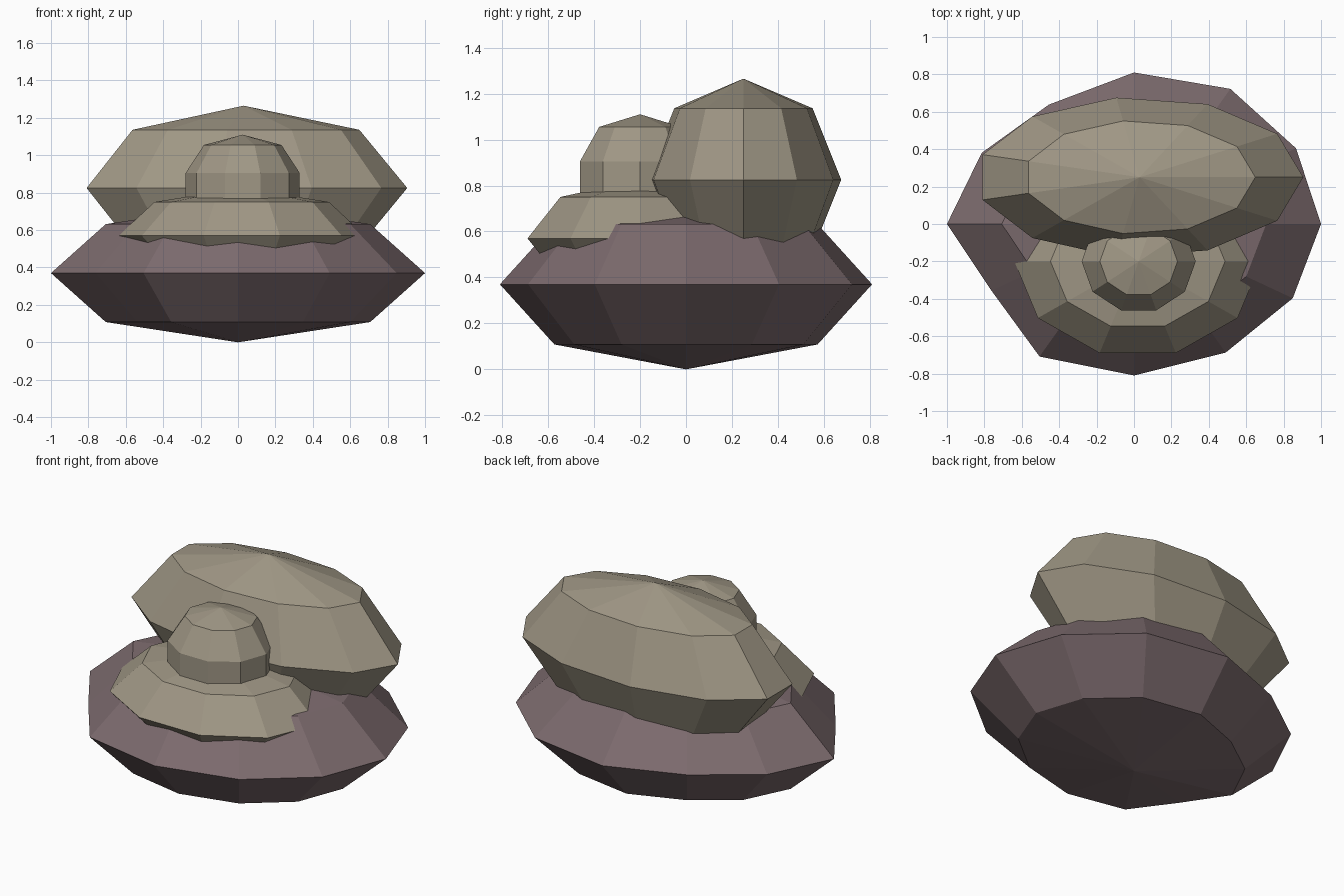
import bpy
import bmesh
from math import cos, sin, tau, sqrt

cube = bpy.data.objects.get("Cube")
if cube:
    bpy.data.objects.remove(cube, do_unlink=True)


def make_material(name, rgb):
    mat = bpy.data.materials.new(name)
    mat.use_nodes = True
    colour = (*rgb, 1.0)
    mat.diffuse_color = colour
    mat.node_tree.nodes["Principled BSDF"].inputs["Base Color"].default_value = colour
    return mat


def make_stone(name, mat, centre, radii, sides, rings, bottom, top, bulge=None):
    """Faceted stone: elliptical rings of (scale, z) closed by poles; bulge scales columns."""
    bulge = bulge or {}
    bm = bmesh.new()
    cx, cy = centre
    loops = []
    for scale, z in rings:
        loop = []
        for i in range(sides):
            a = tau * i / sides
            r = scale * bulge.get(i, 1.0)
            loop.append(bm.verts.new((cx + radii[0] * r * cos(a), cy + radii[1] * r * sin(a), z)))
        loops.append(loop)
    low = bm.verts.new((cx, cy, bottom))
    high = bm.verts.new((cx, cy, top))
    for i in range(sides):
        j = (i + 1) % sides
        bm.faces.new((low, loops[0][j], loops[0][i]))
        bm.faces.new((high, loops[-1][i], loops[-1][j]))
        for a, b in zip(loops, loops[1:]):
            bm.faces.new((a[i], a[j], b[j], b[i]))
    bmesh.ops.recalc_face_normals(bm, faces=bm.faces)
    mesh = bpy.data.meshes.new(name)
    bm.to_mesh(mesh)
    bm.free()
    mesh.materials.append(mat)
    obj = bpy.data.objects.new(name, mesh)
    bpy.context.collection.objects.link(obj)
    return obj


def ellipsoid_rings(z, height):
    k = sqrt(0.5)
    return [(k, z - k * height), (1.0, z), (k, z + k * height)]


tan = make_material("tan stone", (0.35, 0.31, 0.235))
mauve = make_material("mauve stone", (0.205, 0.148, 0.157))

# Wide base boulder, with a few columns worn inward
make_stone("base_stone", mauve, (0, 0), (1.0, 0.81), 12,
           ellipsoid_rings(0.37, 0.37), 0.0, 0.74,
           {2: 1.03, 4: 0.91, 5: 0.94, 7: 0.88, 8: 1.01, 10: 0.98, 11: 0.98})

# Large boulder resting at the back
make_stone("back_stone", tan, (0.03, 0.25), (0.875, 0.43), 11,
           ellipsoid_rings(0.825, 0.44), 0.385, 1.265)

# Flat stone at the front
make_stone("front_stone", tan, (0.02, -0.2), (0.66, 0.515), 10,
           ellipsoid_rings(0.57, 0.255), 0.315, 0.825)

# Domed knob on the front stone
make_stone("front_knob", tan, (0.025, -0.2), (0.305, 0.275), 10,
           [(1.0, 0.70), (1.0, 0.905), (0.68, 1.055)], 0.70, 1.11)
